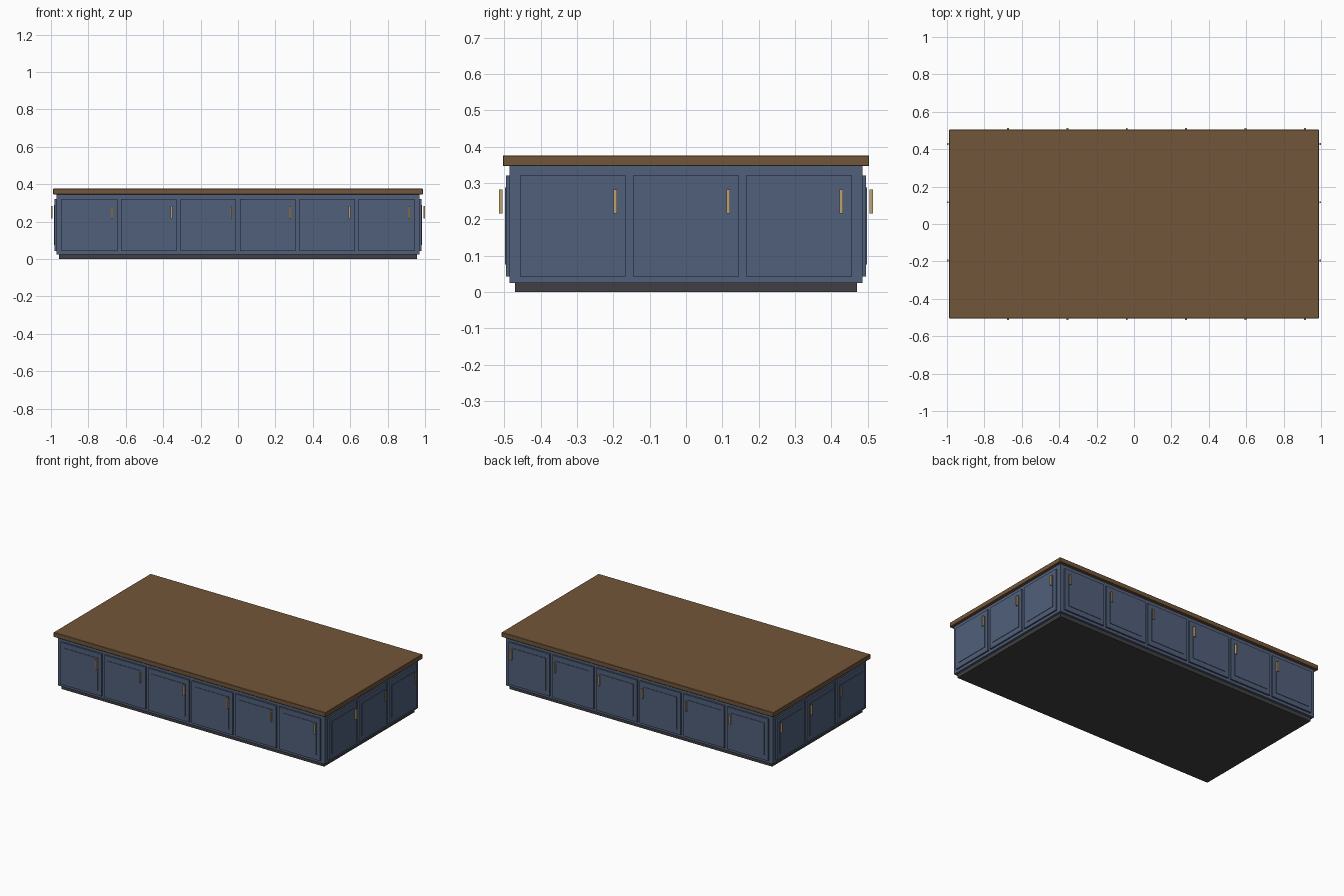
import bpy
import bmesh

if "Cube" in bpy.data.objects:
    bpy.data.objects.remove(bpy.data.objects["Cube"])


def material(name, rgb):
    m = bpy.data.materials.new(name)
    m.diffuse_color = (*rgb, 1)
    m.use_nodes = True
    m.node_tree.nodes["Principled BSDF"].inputs["Base Color"].default_value = m.diffuse_color
    return m


blue = material("slate_blue_paint", (0.082, 0.115, 0.195))
wood = material("walnut_brown", (0.168, 0.092, 0.042))
dark = material("charcoal", (0.05, 0.05, 0.054))
brass = material("brass", (0.52, 0.36, 0.16))


def box(name, lo, hi, mat, bevel=0.0):
    """Axis-aligned box between two corners, optionally bevelled."""
    bm = bmesh.new()
    bmesh.ops.create_cube(bm, size=1)
    for v in bm.verts:
        v.co = [(lo[i] + hi[i]) / 2 + v.co[i] * abs(hi[i] - lo[i]) for i in range(3)]
    if bevel:
        bmesh.ops.bevel(bm, geom=bm.edges[:], offset=bevel, segments=1, affect='EDGES')
    mesh = bpy.data.meshes.new(name)
    bm.to_mesh(mesh)
    bm.free()
    mesh.materials.append(mat)
    ob = bpy.data.objects.new(name, mesh)
    bpy.context.collection.objects.link(ob)
    return ob


# Half sizes of the carcass
BX, BY = 0.971, 0.485

# Toe kick, carcass and worktop
box("toe_kick", (-0.956, -0.47, 0), (0.956, 0.47, 0.025), dark)
box("carcass", (-BX, -BY, 0.025), (BX, BY, 0.346), blue)
box("worktop", (-0.989, -0.504, 0.346), (0.989, 0.504, 0.376), wood, 0.002)


def wall_box(name, axis, side, a, b, z0, z1, d0, d1, mat, bevel=0.0):
    """Box on a wall: a..b along the wall, d0..d1 outward from the carcass."""
    base = BX if axis == 0 else BY
    o0, o1 = side * (base + d0), side * (base + d1)
    if axis == 0:
        return box(name, (o0, a, z0), (o1, b, z1), mat, bevel)
    return box(name, (a, o0, z0), (b, o1, z1), mat, bevel)


# Rows of doors on all four walls
GAP, MARGIN, FRAME = 0.02, 0.0285, 0.026
for label, axis, side, count in (("front", 1, -1, 6), ("back", 1, 1, 6),
                                 ("right", 0, 1, 3), ("left", 0, -1, 3)):
    half = (BX if axis == 1 else BY) - MARGIN
    width = (2 * half - GAP * (count - 1)) / count
    for i in range(count):
        a = -half + i * (width + GAP)
        b = a + width
        n = f"{label}_door_{i + 1}"
        # Door slab, raised centre panel, bar handle
        wall_box(n, axis, side, a, b, 0.043, 0.32, -0.002, 0.0105, blue)
        wall_box(n + "_panel", axis, side, a + FRAME, b - FRAME,
                 0.075, 0.288, 0.008, 0.0135, blue)
        h = b - 0.029
        wall_box(n + "_handle", axis, side, h - 0.005, h + 0.005,
                 0.216, 0.282, 0.0195, 0.029, brass)
